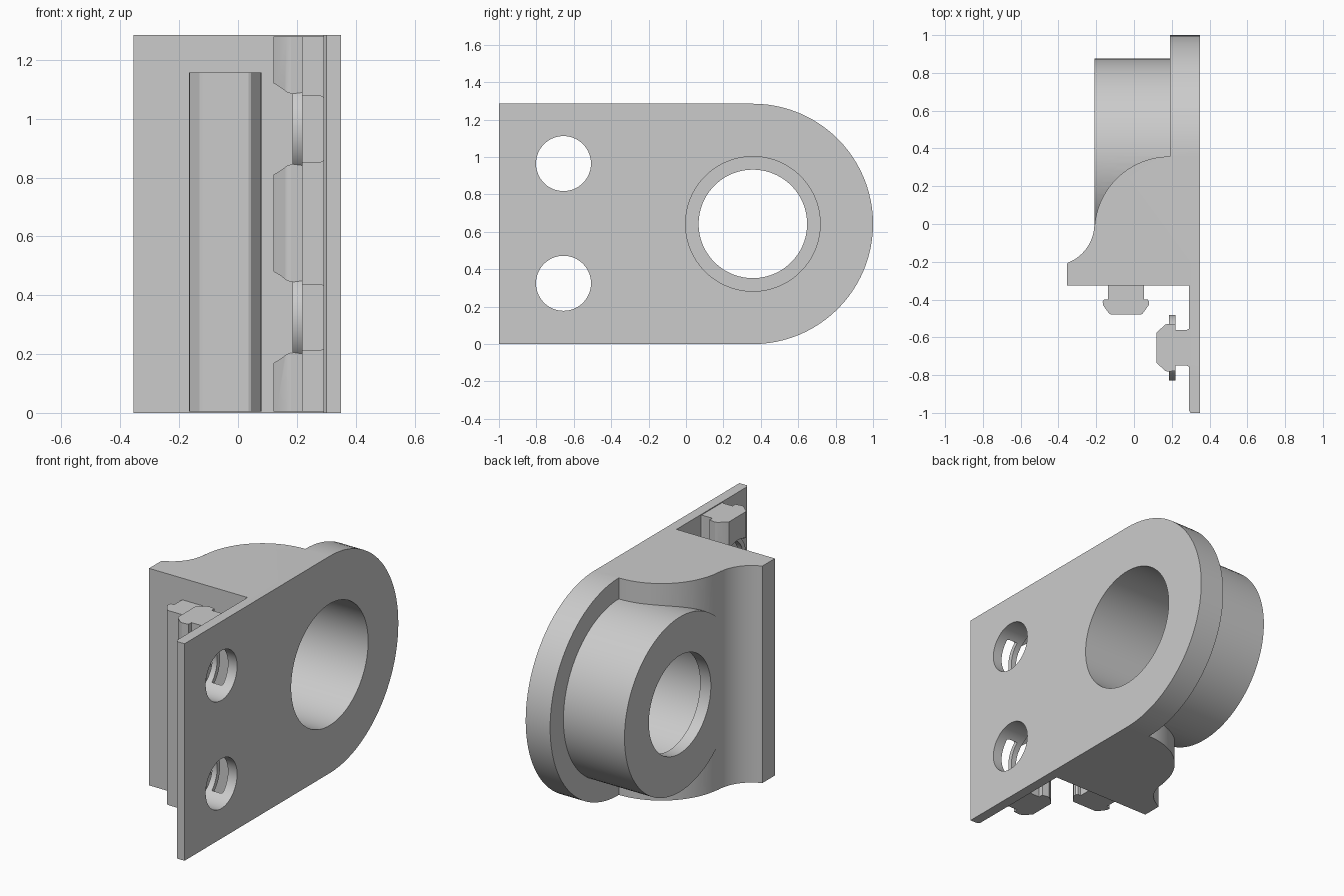
import bpy, bmesh, math
from mathutils import Matrix

if "Cube" in bpy.data.objects:
    bpy.data.objects.remove(bpy.data.objects["Cube"], do_unlink=True)

H = 1.285                      # overall height
BORE_Y, MID = 0.3575, H / 2    # bearing axis
RAIL_Y = -0.655                # screw rail axis
SCREWS = (0.325, 0.965)

grey = bpy.data.materials.new("plain_grey")
grey.use_nodes = True
grey.diffuse_color = (0.6, 0.6, 0.6, 1)
grey.node_tree.nodes["Principled BSDF"].inputs["Base Color"].default_value = (0.6, 0.6, 0.6, 1)


def finish(name, bm):
    bmesh.ops.recalc_face_normals(bm, faces=bm.faces)
    mesh = bpy.data.meshes.new(name)
    bm.to_mesh(mesh)
    bm.free()
    mesh.materials.append(grey)
    obj = bpy.data.objects.new(name, mesh)
    bpy.context.collection.objects.link(obj)
    return obj


def prism(name, outline, z0, z1):
    """Extrude an (x, y) outline upwards."""
    bm = bmesh.new()
    face = bm.faces.new([bm.verts.new((x, y, z0)) for x, y in outline])
    top = bmesh.ops.extrude_face_region(bm, geom=[face])["geom"]
    bmesh.ops.translate(bm, vec=(0, 0, z1 - z0),
                        verts=[v for v in top if isinstance(v, bmesh.types.BMVert)])
    return finish(name, bm)


def rod(name, x0, x1, y, z, r):
    """Cylinder lying along x."""
    bm = bmesh.new()
    place = Matrix.Translation(((x0 + x1) / 2, y, z)) @ Matrix.Rotation(math.pi / 2, 4, 'Y')
    bmesh.ops.create_cone(bm, cap_ends=True, segments=96, radius1=r, radius2=r,
                          depth=x1 - x0, matrix=place)
    return finish(name, bm)


def combine(obj, tool, operation):
    mod = obj.modifiers.new(operation, 'BOOLEAN')
    mod.operation, mod.solver, mod.object = operation, 'EXACT', tool
    bpy.context.view_layer.objects.active = obj
    bpy.ops.object.modifier_apply(modifier=mod.name)
    bpy.data.objects.remove(tool, do_unlink=True)


def arc(cx, cy, r, a0, a1, n=24):
    return [(cx + r * math.cos(math.radians(a0 + (a1 - a0) * i / n)),
             cy + r * math.sin(math.radians(a0 + (a1 - a0) * i / n))) for i in range(n + 1)]


# Bracket body: thin plate, block, and curved shoulder in one profile
outline = [(0.3, -1), (0.35, -1), (0.35, BORE_Y)]
outline += arc(0.19, BORE_Y - 0.4, 0.4, 90, 180)
outline += arc(-0.43, 0, 0.22, 0, -68)
outline += [(-0.355, -0.21), (-0.355, -0.325), (0.29, -0.325), (0.29, -0.985)]
body = prism("bracket_body", outline, 0, H)

# Rounded plate end and bearing hub
combine(body, rod("plate_end", 0.19, 0.35, BORE_Y, MID, MID), 'UNION')
combine(body, rod("hub", -0.21, 0.25, BORE_Y, MID, 0.518), 'UNION')

# Stepped bearing bore and screw holes
combine(body, rod("bore", -0.14, 0.5, BORE_Y, MID, 0.36), 'DIFFERENCE')
combine(body, rod("lip_bore", -0.5, 0, BORE_Y, MID, 0.29), 'DIFFERENCE')
for z in SCREWS:
    combine(body, rod("screw_hole", 0.2, 0.5, RAIL_Y, z, 0.147), 'DIFFERENCE')

# Slotted rail on the thin plate, cut through for the screws
half = [(0.3, 0.105), (0.28, 0.095), (0.22, 0.095), (0.22, 0.122),
        (0.18, 0.127), (0.165, 0.122), (0.13, 0.09), (0.12, 0.08)]
rail = prism("screw_rail", [(x, RAIL_Y + d) for x, d in half]
             + [(x, RAIL_Y - d) for x, d in reversed(half)], 0.005, H - 0.005)
for z in SCREWS:
    combine(rail, rod("screw_hole", 0.05, 0.5, RAIL_Y, z, 0.147), 'DIFFERENCE')
    combine(rail, rod("head_recess", 0.05, 0.185, RAIL_Y, z, 0.175), 'DIFFERENCE')

# Thin washers seated in the rail
parts = [body, rail]
for name, z in zip(("lower_washer", "upper_washer"), SCREWS):
    washer = rod(name, 0.186, 0.219, RAIL_Y, z, 0.174)
    combine(washer, rod("washer_hole", 0.1, 0.3, RAIL_Y, z, 0.147), 'DIFFERENCE')
    parts.append(washer)

# Plain T-shaped rail on the front of the block
half = [(0.095, -0.31), (0.095, -0.4), (0.115, -0.4), (0.123, -0.41),
        (0.121, -0.43), (0.088, -0.475), (0.078, -0.48)]
parts.append(prism("front_rail", [(-0.043 + d, y) for d, y in half]
                   + [(-0.043 - d, y) for d, y in reversed(half)], 0.005, 1.157))

# Smooth round walls, sharp edges kept
bpy.ops.object.select_all(action='DESELECT')
for part in parts:
    part.select_set(True)
bpy.context.view_layer.objects.active = body
bpy.ops.object.shade_smooth_by_angle(angle=math.radians(25))
